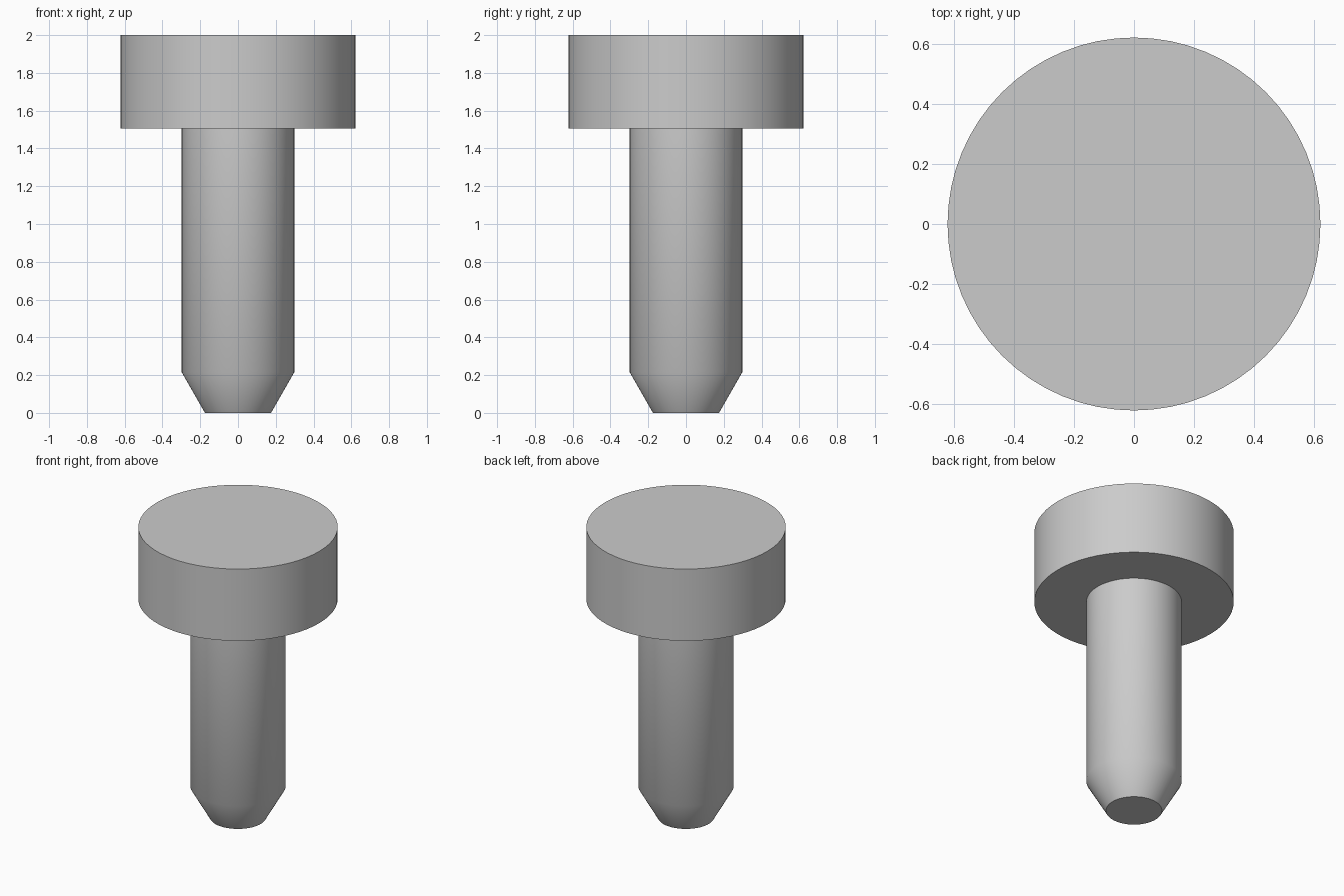
import bpy, bmesh, math

cube = bpy.data.objects.get("Cube")
if cube:
    bpy.data.objects.remove(cube, do_unlink=True)

SIDES = 64

grey = bpy.data.materials.new("plain_grey")
grey.use_nodes = True
colour = (0.6, 0.6, 0.6, 1)
grey.diffuse_color = colour
grey.node_tree.nodes["Principled BSDF"].inputs["Base Color"].default_value = colour


def turned_part(name, profile):
    """Revolve (radius, height) points, listed bottom to top, and cap both ends."""
    bm = bmesh.new()
    rings = []
    for radius, z in profile:
        angles = [math.tau * i / SIDES for i in range(SIDES)]
        rings.append([bm.verts.new((radius * math.cos(a), radius * math.sin(a), z))
                      for a in angles])
    for low, high in zip(rings, rings[1:]):
        for i in range(SIDES):
            j = (i + 1) % SIDES
            bm.faces.new((low[i], low[j], high[j], high[i]))
    bm.faces.new(rings[0][::-1])
    bm.faces.new(rings[-1])
    mesh = bpy.data.meshes.new(name)
    bm.to_mesh(mesh)
    bm.free()
    mesh.materials.append(grey)
    obj = bpy.data.objects.new(name, mesh)
    bpy.context.collection.objects.link(obj)
    bpy.ops.object.select_all(action="DESELECT")
    obj.select_set(True)
    bpy.context.view_layer.objects.active = obj
    bpy.ops.object.shade_smooth_by_angle(angle=math.radians(35))
    return obj


# Pin with shaft, tapered tip and wide flat head in one closed surface
turned_part("headed_pin", [
    (0.175, 0), (0.298, 0.215),     # tapered tip
    (0.298, 1.505),                 # straight shaft
    (0.623, 1.505), (0.623, 2),     # head
])
